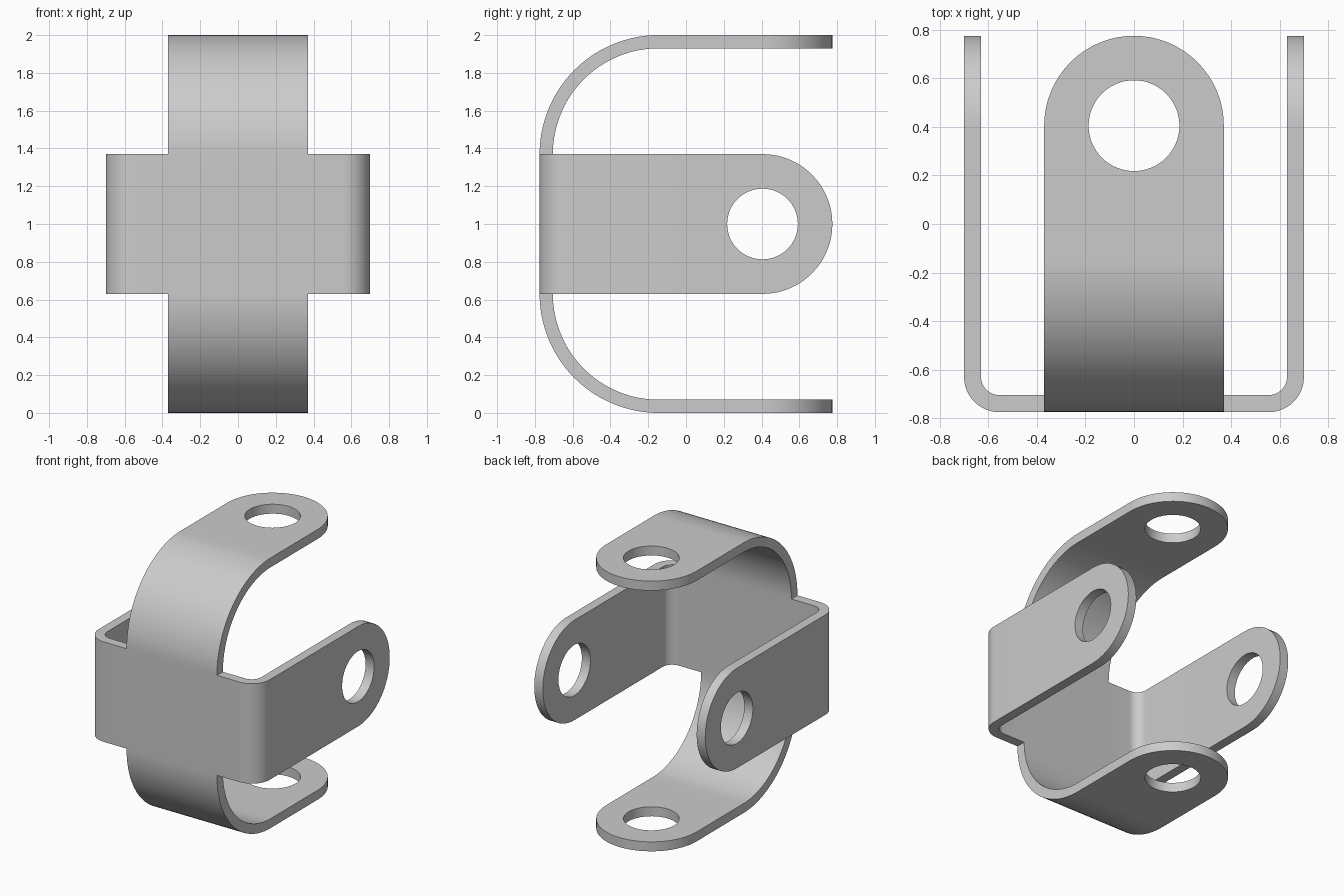
import bpy, bmesh
from math import sin, cos, tan, pi

if "Cube" in bpy.data.objects:
    bpy.data.objects.remove(bpy.data.objects["Cube"])

W = 0.37          # half width of every strap
Y = 0.775         # half depth
T = 0.07          # sheet thickness
HOLE = 0.187
N = 16            # columns across a strap
TIP = Y - W       # hole centre along y
cols = [W * tan(-pi / 4 + pi / 2 * k / N) for k in range(N + 1)]

bm = bmesh.new()


def strip(rows):
    """Join successive rows of points with quads."""
    rows = [[bm.verts.new(p) for p in row] for row in rows]
    for a, b in zip(rows, rows[1:]):
        for i in range(len(a) - 1):
            bm.faces.new((a[i], a[i + 1], b[i + 1], b[i]))


def arm(place, reach, radius, steps):
    """Bent strap with a rounded, drilled tab; place(r, y, u) gives 3D."""
    path = [(W, -Y)]
    for k in range(steps + 1):
        a = pi / 2 * k / steps
        path.append((reach - radius + radius * sin(a), -Y + radius - radius * cos(a)))
    path.append((reach, TIP - W))
    strip([[place(r, y, u) for u in cols] for r, y in path])
    # tab: ring from the hole out to a half square / half circle outline
    inner, outer = [], []
    for k in range(4 * N + 1):
        a = 2 * pi * (k % (4 * N)) / (4 * N)
        c, s = cos(a), sin(a)
        d = W if s >= 0 else W / max(abs(c), abs(s))
        inner.append(place(reach, TIP + HOLE * s, HOLE * c))
        outer.append(place(reach, TIP + d * s, d * c))
    strip([inner, outer])


# back plate where the straps cross
strip([[(u, -Y, 1 + v) for u in cols] for v in cols])

# upper/lower arms and left/right arms
for s in (-1, 1):
    arm(lambda r, y, u: (u, y, 1 + s * r), 1.0, 1.0 - W, 32)
    arm(lambda r, y, u: (s * r, y, 1 + u), 0.70, 0.145, 12)

bmesh.ops.remove_doubles(bm, verts=bm.verts, dist=1e-4)
bmesh.ops.dissolve_degenerate(bm, edges=bm.edges, dist=1e-5)
bmesh.ops.recalc_face_normals(bm, faces=bm.faces)
bm.normal_update()
plate = min(bm.faces, key=lambda f: (f.calc_center_median().y, abs(f.calc_center_median().x)))
if plate.normal.y > 0:
    bmesh.ops.reverse_faces(bm, faces=bm.faces)

mesh = bpy.data.meshes.new("cross_bracket")
bm.to_mesh(mesh)
bm.free()
obj = bpy.data.objects.new("cross_bracket", mesh)
bpy.context.collection.objects.link(obj)
bpy.context.view_layer.objects.active = obj
obj.select_set(True)

# sheet thickness, grown inwards
mod = obj.modifiers.new("thickness", 'SOLIDIFY')
mod.thickness = T
mod.offset = -1
mod.use_even_offset = True
bpy.ops.object.modifier_apply(modifier=mod.name)
bpy.ops.object.shade_smooth_by_angle(angle=pi / 6)
